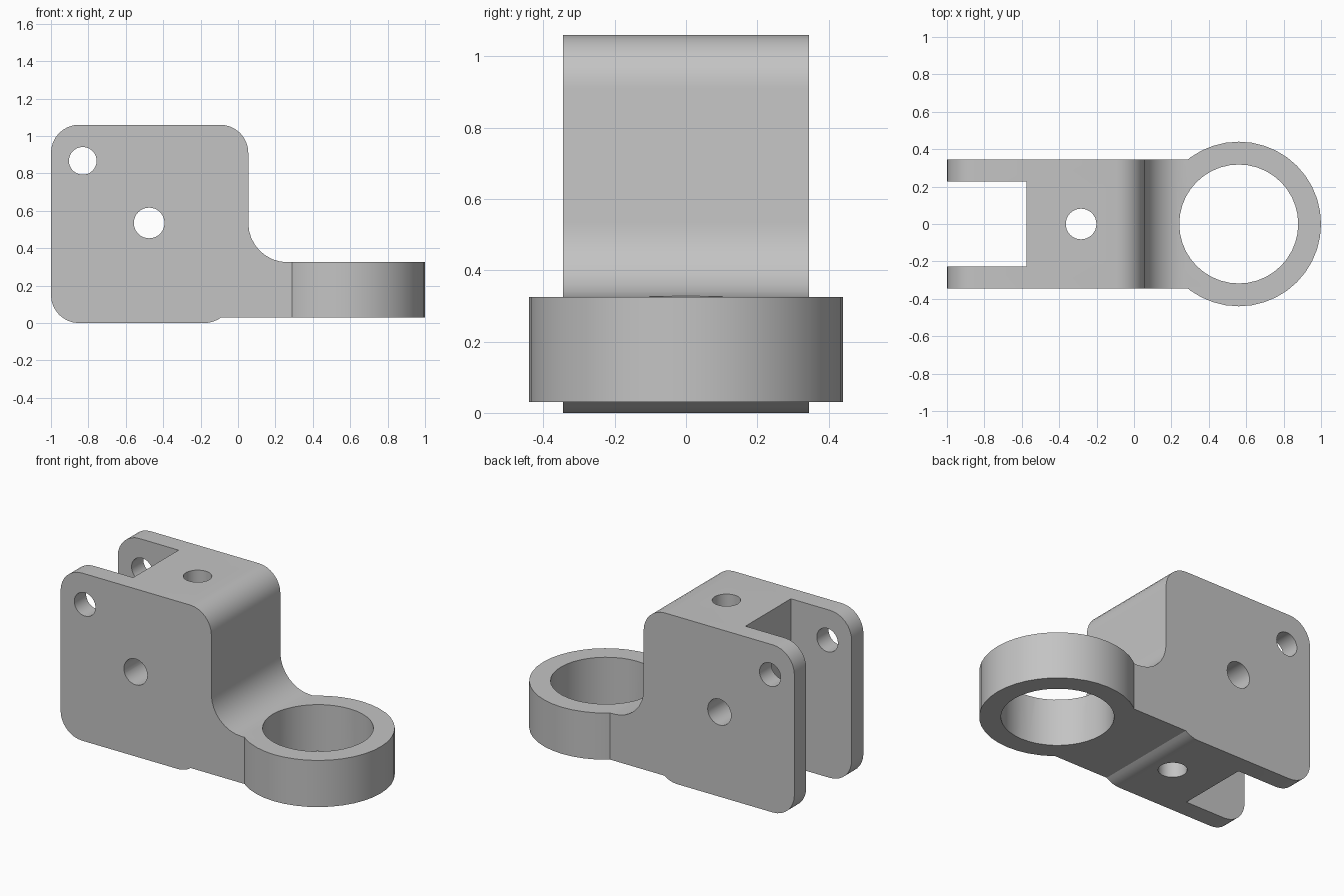
import bpy
import bmesh
from math import cos, sin, radians, pi
from mathutils import Matrix, Vector

default = bpy.data.objects.get("Cube")
if default:
    bpy.data.objects.remove(default, do_unlink=True)

HALF_WIDTH = 0.345
ARM_BOTTOM, ARM_TOP = 0.03, 0.325
RING_X = 0.56

grey = bpy.data.materials.new("plain grey")
grey.use_nodes = True
grey.diffuse_color = (0.55, 0.55, 0.55, 1)
grey.node_tree.nodes["Principled BSDF"].inputs["Base Color"].default_value = grey.diffuse_color


def add_object(name, bm):
    bmesh.ops.recalc_face_normals(bm, faces=bm.faces)
    mesh = bpy.data.meshes.new(name)
    bm.to_mesh(mesh)
    bm.free()
    mesh.materials.append(grey)
    obj = bpy.data.objects.new(name, mesh)
    bpy.context.collection.objects.link(obj)
    return obj


def arc(cx, cz, r, start, end, steps=8):
    angles = [radians(start + (end - start) * i / steps) for i in range(steps + 1)]
    return [(cx + r * cos(a), cz + r * sin(a)) for a in angles]


def cylinder(name, centre, r, depth, axis="Z", segments=32):
    bm = bmesh.new()
    turn = Matrix.Rotation(pi / 2, 4, "X") if axis == "Y" else Matrix()
    bmesh.ops.create_cone(bm, cap_ends=True, segments=segments, radius1=r, radius2=r,
                          depth=depth, matrix=Matrix.Translation(centre) @ turn)
    return add_object(name, bm)


def box(name, low, high):
    low, high = Vector(low), Vector(high)
    bm = bmesh.new()
    bmesh.ops.create_cube(bm, size=1, matrix=Matrix.Translation((low + high) / 2)
                          @ Matrix.Diagonal((*(high - low), 1)))
    return add_object(name, bm)


def combine(target, tool, operation):
    """Apply a boolean and discard the tool."""
    mod = target.modifiers.new("cut", "BOOLEAN")
    mod.operation, mod.solver, mod.object = operation, "EXACT", tool
    bpy.context.view_layer.update()
    evaluated = target.evaluated_get(bpy.context.evaluated_depsgraph_get())
    mesh = bpy.data.meshes.new_from_object(evaluated)
    target.modifiers.clear()
    target.data = mesh
    bpy.data.objects.remove(tool, do_unlink=True)


# Side profile: rounded block, concave fillet and arm
profile = arc(-0.85, 0.15, 0.15, 180, 270)
profile += arc(-0.18, 0.15, 0.15, 270, 307, 4)
profile[-1] = (profile[-1][0], ARM_BOTTOM)
profile += [(RING_X, ARM_BOTTOM), (RING_X, ARM_TOP)]
profile += arc(0.265, ARM_TOP + 0.21, 0.21, 270, 180)
profile += arc(-0.095, 0.91, 0.15, 0, 90)
profile += arc(-0.85, 0.91, 0.15, 90, 180)

bm = bmesh.new()
face = bm.faces.new([bm.verts.new((x, -HALF_WIDTH, z)) for x, z in profile])
side = bmesh.ops.extrude_face_region(bm, geom=[face])["geom"]
bmesh.ops.translate(bm, vec=(0, 2 * HALF_WIDTH, 0),
                    verts=[v for v in side if isinstance(v, bmesh.types.BMVert)])
bracket = add_object("clevis_bracket", bm)

# Ring at the end of the arm
ring_z = (ARM_BOTTOM + ARM_TOP) / 2
combine(bracket, cylinder("ring", (RING_X, 0, ring_z), 0.44, ARM_TOP - ARM_BOTTOM, segments=40), "UNION")
combine(bracket, cylinder("ring_bore", (RING_X, 0, ring_z), 0.318, 0.6, segments=40), "DIFFERENCE")

# Slot between the two cheeks
combine(bracket, box("slot", (-1.2, -0.227, -0.2), (-0.575, 0.227, 1.3)), "DIFFERENCE")

# Pin hole, cross hole and vertical hole
combine(bracket, cylinder("pin_hole", (-0.83, 0, 0.867), 0.074, 1, "Y"), "DIFFERENCE")
combine(bracket, cylinder("cross_hole", (-0.475, 0, 0.535), 0.082, 1, "Y"), "DIFFERENCE")
combine(bracket, cylinder("vertical_hole", (-0.283, 0, 0.5), 0.082, 2), "DIFFERENCE")

# Smooth the curves and keep the edges sharp
for obj in bpy.context.selected_objects:
    obj.select_set(False)
bracket.select_set(True)
bpy.context.view_layer.objects.active = bracket
bpy.ops.object.shade_smooth_by_angle(angle=radians(30))
